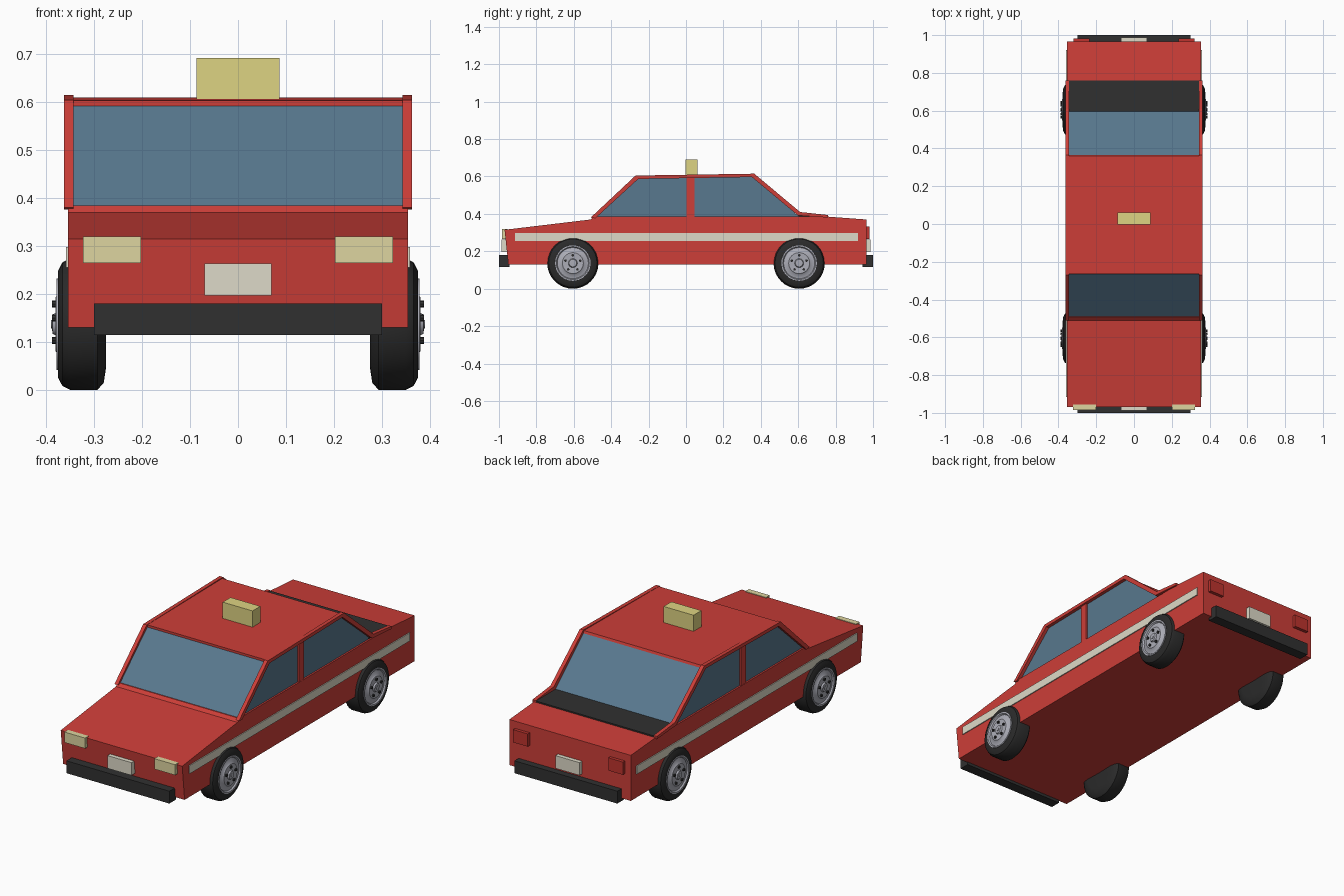
import bpy, bmesh, math
from mathutils import Vector

cube = bpy.data.objects.get("Cube")
if cube:
    bpy.data.objects.remove(cube, do_unlink=True)


def material(name, rgb):
    """Flat material from 0-255 display values, stored as linear."""
    lin = [((c / 255 + 0.055) / 1.055) ** 2.4 for c in rgb] + [1]
    m = bpy.data.materials.new(name)
    m.use_nodes = True
    m.diffuse_color = lin
    m.node_tree.nodes["Principled BSDF"].inputs["Base Color"].default_value = lin
    return m


RED = material("red paint", (205, 62, 56))
GLASS = material("blue glass", (88, 120, 142))
BLACK = material("black trim", (48, 48, 48))
RUBBER = material("tyre rubber", (42, 42, 42))
METAL = material("wheel metal", (172, 173, 183))
CREAM = material("cream white", (222, 218, 200))
LAMP = material("headlamp yellow", (222, 213, 160))
SIGN = material("sign yellow", (222, 212, 130))
TAIL = material("tail lamp red", (190, 52, 46))


def finish(name, bm, mat, smooth=False):
    bmesh.ops.recalc_face_normals(bm, faces=bm.faces)
    me = bpy.data.meshes.new(name)
    bm.to_mesh(me)
    bm.free()
    me.materials.append(mat)
    if smooth:
        for p in me.polygons:
            p.use_smooth = True
        me.set_sharp_from_angle(angle=math.radians(35))
    ob = bpy.data.objects.new(name, me)
    bpy.context.collection.objects.link(ob)
    return ob


def prism(name, profile, x0, x1, mat):
    """Extrude a side (y, z) profile from x0 to x1."""
    bm = bmesh.new()
    face = bm.faces.new([bm.verts.new((x0, y, z)) for y, z in profile])
    ext = bmesh.ops.extrude_face_region(bm, geom=[face])
    verts = [g for g in ext["geom"] if isinstance(g, bmesh.types.BMVert)]
    bmesh.ops.translate(bm, verts=verts, vec=(x1 - x0, 0, 0))
    return finish(name, bm, mat)


def box(name, x, y, z, mat):
    return prism(name, [(y[0], z[0]), (y[1], z[0]), (y[1], z[1]), (y[0], z[1])],
                 x[0], x[1], mat)


def lathe(name, profile, centre, side, mat, segments=32):
    """Spin an (x, radius) profile about the axle."""
    bm = bmesh.new()
    verts = [bm.verts.new((side * x, 0, r)) for x, r in profile]
    edges = [bm.edges.new(pair) for pair in zip(verts, verts[1:])]
    bmesh.ops.spin(bm, geom=verts + edges, cent=(0, 0, 0), axis=(1, 0, 0),
                   angle=math.tau, steps=segments, use_merge=True)
    bmesh.ops.remove_doubles(bm, verts=bm.verts, dist=0.0001)
    bmesh.ops.translate(bm, verts=bm.verts, vec=(0, centre[0], centre[1]))
    return finish(name, bm, mat, smooth=True)


# Lower body, cabin glass and roof
prism("body", [(-0.95, 0.13), (-0.97, 0.315), (-0.51, 0.37), (-0.495, 0.385),
               (0.76, 0.385), (0.965, 0.37), (0.965, 0.13)], -0.354, 0.354, RED)
prism("cabin_glass", [(-0.495, 0.38), (-0.265, 0.592), (0.36, 0.602),
                      (0.61, 0.38)], -0.345, 0.345, GLASS)
prism("roof", [(-0.265, 0.59), (-0.265, 0.604), (0.36, 0.61), (0.365, 0.597)],
      -0.346, 0.346, RED)
box("rear_shelf", (-0.345, 0.345), (0.59, 0.76), (0.38, 0.392), BLACK)

# Side window frames, pillars and stripes
outer = [(-0.51, 0.38), (-0.27, 0.605), (0.365, 0.615), (0.61, 0.41), (0.76, 0.394)]
inner = [(0.76, 0.38), (0.598, 0.392), (0.352, 0.597), (-0.255, 0.587), (-0.485, 0.376)]
for side, label in ((1, "left"), (-1, "right")):
    prism(label + "_window_frame", outer + inner, side * 0.343, side * 0.363, RED)
    box(label + "_door_pillar", (side * 0.335, side * 0.353), (0.004, 0.046),
        (0.38, 0.6), RED)
    box(label + "_stripe", (side * 0.35, side * 0.359), (-0.915, 0.92),
        (0.255, 0.298), CREAM)
    box(label + "_headlamp", (side * 0.202, side * 0.323), (-0.985, -0.955),
        (0.265, 0.32), LAMP)
    box(label + "_tail_lamp", (side * 0.235, side * 0.32), (0.955, 0.982),
        (0.265, 0.332), TAIL)

# Bumpers, plates and roof sign
for end, label in ((-1, "front"), (1, "rear")):
    box(label + "_bumper", (-0.3, 0.3), (end * 0.945, end), (0.115, 0.18), BLACK)
    box(label + "_plate", (-0.07, 0.07), (end * 0.95, end * 0.987),
        (0.197, 0.264), CREAM)
box("roof_sign", (-0.087, 0.087), (-0.003, 0.062), (0.6, 0.692), SIGN)

# Wheels
tyre = [(0.278, 0), (0.275, 0.09), (0.28, 0.122), (0.293, 0.137), (0.35, 0.137),
        (0.366, 0.129), (0.375, 0.112), (0.375, 0.094), (0.36, 0.09)]
rim = [(0.362, 0.097), (0.378, 0.095), (0.378, 0.088), (0.371, 0.083),
       (0.375, 0.062), (0.381, 0.056), (0.379, 0.024), (0.387, 0.02), (0.388, 0)]
bolt = [(0.37, 0.007), (0.388, 0.007), (0.388, 0)]
for end, place in ((-0.605, "front"), (0.605, "rear")):
    for side, label in ((1, "left"), (-1, "right")):
        tag = place + "_" + label
        axle = Vector((end, 0.137))
        lathe(tag + "_tyre", tyre, axle, side, RUBBER)
        lathe(tag + "_rim", rim, axle, side, METAL)
        lathe(tag + "_hub_cap", [(0.38, 0.009), (0.39, 0.009), (0.39, 0)],
              axle, side, METAL, 12)
        for i in range(5):
            a = math.tau * i / 5 + math.pi / 2
            spot = axle + 0.042 * Vector((math.cos(a), math.sin(a)))
            lathe(f"{tag}_bolt_{i + 1}", bolt, spot, side, BLACK, 8)
